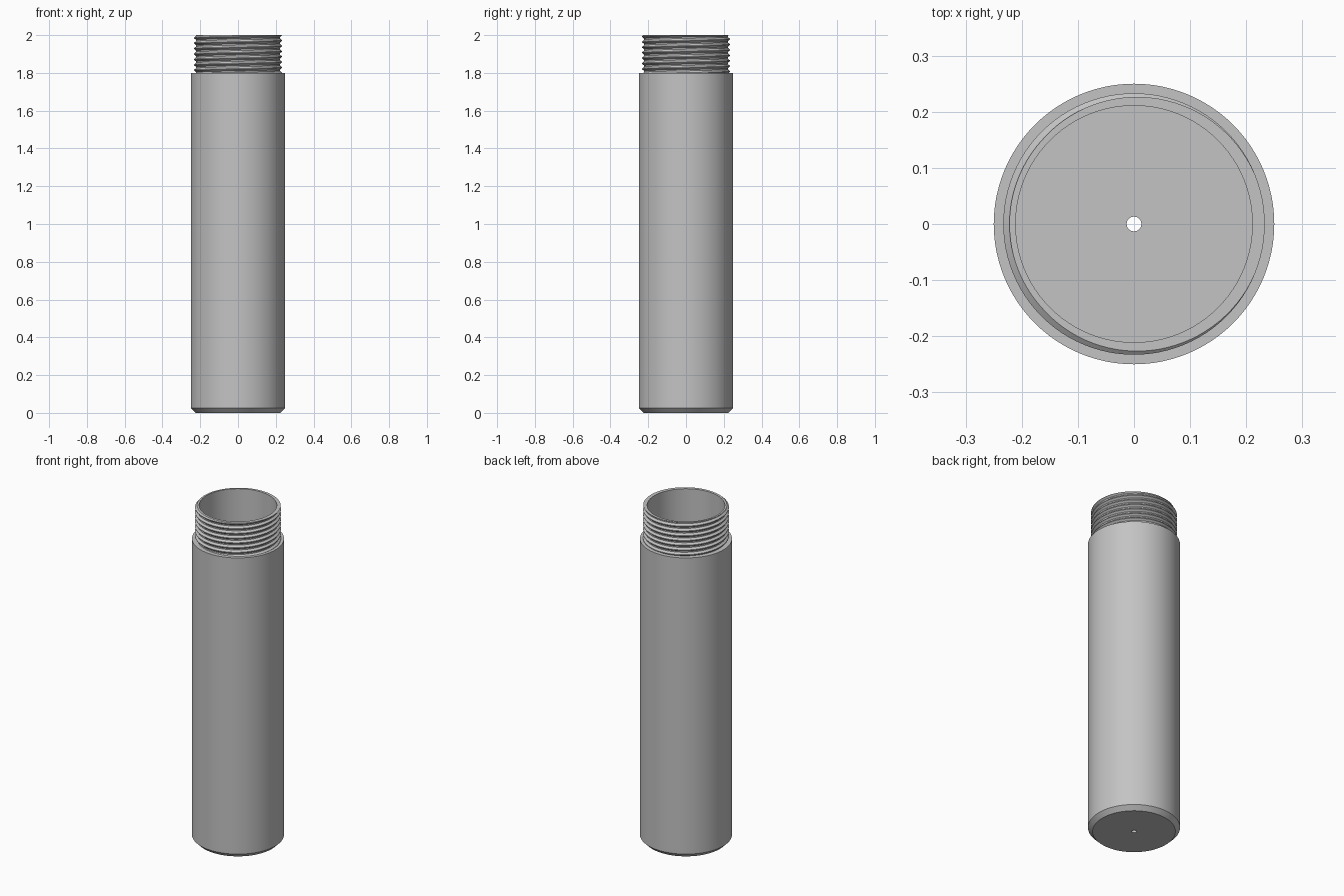
import bpy, bmesh, math
from mathutils import Vector

if "Cube" in bpy.data.objects:
    bpy.data.objects.remove(bpy.data.objects["Cube"])

SEGMENTS = 96
Z_SHOULDER, Z_TOP = 1.80, 2.00
TURNS = 7
PITCH = (Z_TOP - Z_SHOULDER) / TURNS

grey = bpy.data.materials.new("plain_grey")
grey.diffuse_color = (0.55, 0.55, 0.55, 1)
grey.use_nodes = True
grey.node_tree.nodes["Principled BSDF"].inputs["Base Color"].default_value = grey.diffuse_color


def finish(bm, name):
    """Turn a bmesh into a smooth-shaded object with sharp edges kept."""
    bmesh.ops.recalc_face_normals(bm, faces=bm.faces)
    mesh = bpy.data.meshes.new(name)
    bm.to_mesh(mesh)
    bm.free()
    obj = bpy.data.objects.new(name, mesh)
    bpy.context.collection.objects.link(obj)
    mesh.materials.append(grey)
    bpy.ops.object.select_all(action='DESELECT')
    obj.select_set(True)
    bpy.context.view_layer.objects.active = obj
    bpy.ops.object.shade_smooth_by_angle(angle=math.radians(25))
    return obj


def sweep(profile, steps, closed, rise=0.0):
    """Sweep a closed (radius, z) profile round the z axis, rising each turn."""
    bm = bmesh.new()
    rings = []
    for i in range(steps if closed else steps + 1):
        a = 2 * math.pi * i / SEGMENTS
        dz = rise * i / SEGMENTS
        rings.append([bm.verts.new((r * math.cos(a), r * math.sin(a), z + dz))
                      for r, z in profile])
    n = len(profile)
    for i in range(steps):
        a, b = rings[i], rings[(i + 1) % len(rings)]
        for j in range(n):
            k = (j + 1) % n
            bm.faces.new((a[j], b[j], b[k], a[k]))
    return bm


# Hollow tube: chamfered foot, shoulder, thin neck, floor with a small hole
tube_profile = [
    (0.013, 0.0), (0.225, 0.0), (0.25, 0.025), (0.25, Z_SHOULDER),
    (0.222, Z_SHOULDER), (0.222, Z_TOP), (0.211, Z_TOP),
    (0.211, 0.04), (0.013, 0.04),
]
finish(sweep(tube_profile, SEGMENTS, True), "tube_body")

# Helical thread on the neck, trimmed level with the shoulder and the rim
z0 = Z_SHOULDER - PITCH
thread_profile = [
    (0.220, z0 - 0.44 * PITCH), (0.233, z0 - 0.06 * PITCH),
    (0.233, z0 + 0.06 * PITCH), (0.220, z0 + 0.44 * PITCH),
]
bm = sweep(thread_profile, SEGMENTS * (TURNS + 2), False, PITCH)
for z, normal in ((Z_TOP, Vector((0, 0, 1))), (Z_SHOULDER, Vector((0, 0, -1)))):
    bmesh.ops.bisect_plane(
        bm, geom=bm.verts[:] + bm.edges[:] + bm.faces[:],
        plane_co=(0, 0, z), plane_no=normal, clear_outer=True)
    rim = [e for e in bm.edges
           if e.is_boundary and all(abs(v.co.z - z) < 1e-5 for v in e.verts)]
    bmesh.ops.holes_fill(bm, edges=rim, sides=0)
finish(bm, "neck_thread")
